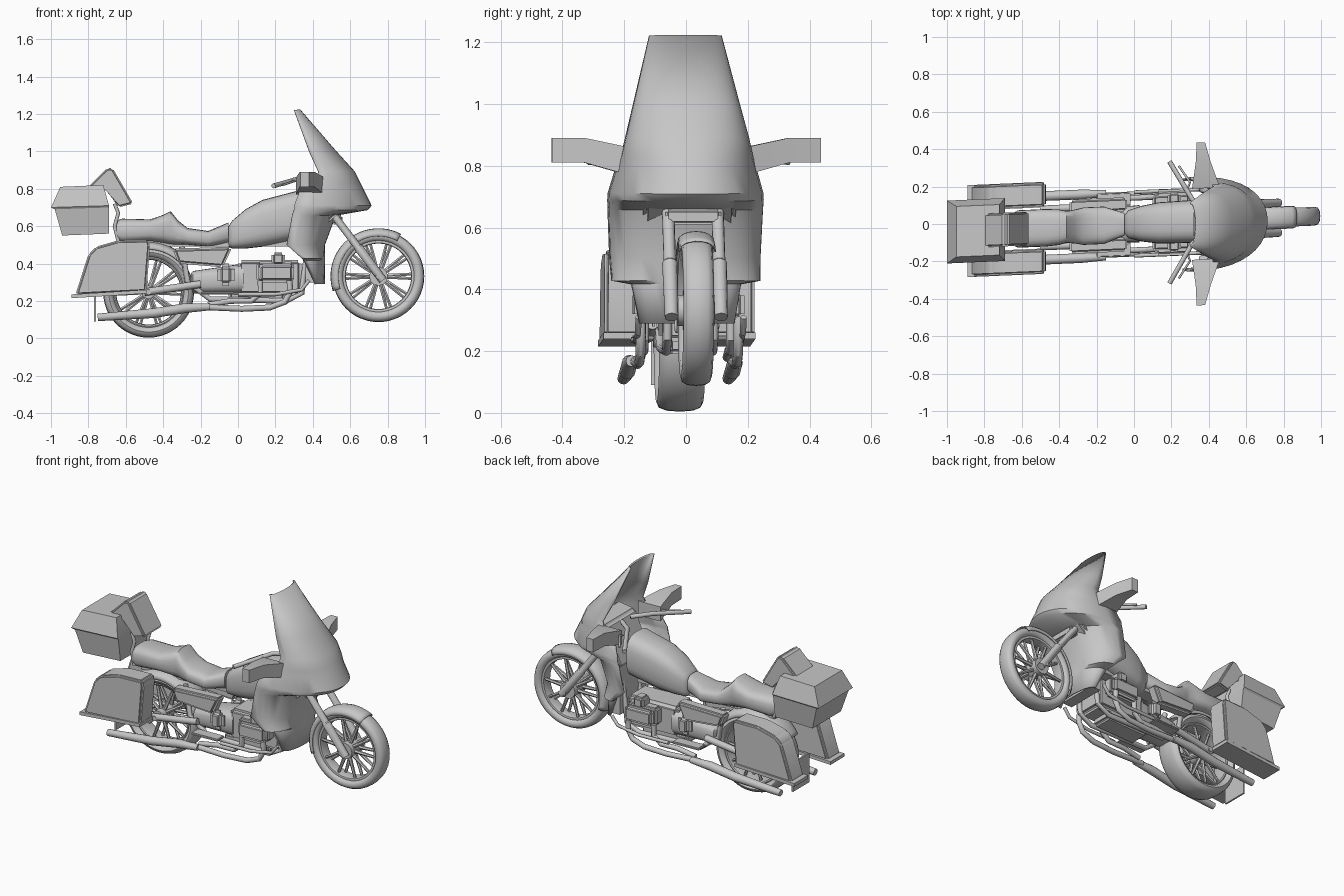
import bpy, bmesh, math
from mathutils import Vector

if "Cube" in bpy.data.objects:
    bpy.data.objects.remove(bpy.data.objects["Cube"])

grey = bpy.data.materials.new("plain_grey")
grey.use_nodes = True
grey.diffuse_color = (0.57, 0.57, 0.57, 1)
grey.node_tree.nodes["Principled BSDF"].inputs["Base Color"].default_value = grey.diffuse_color
YAW = 0.043     # the machine stands slightly turned
SHIFT = 0.015   # the fairing sits a little towards the near side
SIDES = (("near_", -1), ("far_", 1))


def finish(name, bm, shell=0, angle=35):
    """Turn a bmesh into a shaded object, optionally thickened."""
    bmesh.ops.recalc_face_normals(bm, faces=bm.faces)
    for vert in bm.verts:
        vert.co.y += YAW * vert.co.x
    for face in bm.faces:
        face.smooth = True
    for edge in bm.edges:
        if len(edge.link_faces) == 2:
            edge.smooth = edge.calc_face_angle(0) < math.radians(angle)
    mesh = bpy.data.meshes.new(name)
    bm.to_mesh(mesh)
    bm.free()
    mesh.materials.append(grey)
    ob = bpy.data.objects.new(name, mesh)
    bpy.context.collection.objects.link(ob)
    if shell:
        modifier = ob.modifiers.new("thickness", "SOLIDIFY")
        modifier.thickness, modifier.offset = shell, 0


def loft(bm, rings, loop=False, ring_open=False):
    """Skin a series of rings of equal point count, capping closed ones."""
    verts = [[bm.verts.new(point) for point in ring] for ring in rings]
    count = len(verts[0])
    for a, b in zip(verts, verts[1:] + ([verts[0]] if loop else [])):
        for i in range(count - 1 if ring_open else count):
            j = (i + 1) % count
            bm.faces.new((a[i], a[j], b[j], b[i]))
    if not loop and not ring_open:
        bm.faces.new(verts[0])
        bm.faces.new(verts[-1])


def power(value, exponent):
    return math.copysign(abs(value) ** exponent, value)


def oval(count, exponent=1.0):
    """Unit circle points, squared off by an exponent below one."""
    angles = [i * math.tau / count for i in range(count)]
    return [(power(math.cos(a), exponent), power(math.sin(a), exponent)) for a in angles]


def half_oval(count, across, along):
    """Front half of an oval, from one side to the other."""
    angles = [math.pi * (i / count - 0.5) for i in range(count + 1)]
    return [(power(math.cos(a), along), power(math.sin(a), across)) for a in angles]


def tube(bm, path, radius, count=12):
    """Round pipe along a path; radius is one number or one per point."""
    path = [Vector(point) for point in path]
    span = path[-1] - path[0]
    across = Vector((1, 0, 0)) if abs(span.y) > span.length / 2 else Vector((0, 1, 0))
    rings = []
    for i, point in enumerate(path):
        tangent = (path[min(i + 1, len(path) - 1)] - path[max(i - 1, 0)]).normalized()
        u = (across - tangent * across.dot(tangent)).normalized()
        w = tangent.cross(u)
        r = radius[i] if isinstance(radius, list) else radius
        rings.append([point + r * (u * c + w * s) for c, s in oval(count)])
    loft(bm, rings)


def pipe(name, path, radius):
    bm = bmesh.new()
    tube(bm, path, radius)
    finish(name, bm)


def axle(name, x, z, half_width, radius):
    pipe(name, [(x, -half_width, z), (x, half_width, z)], radius)


def pipe_pair(name, y, path, radius):
    """The same (x, z) pipe on both sides at distance y."""
    for side, s in SIDES:
        pipe(side + name, [(x, s * y, z) for x, z in path], radius)


def slab(name, profile, y0, y1, bevel=0.0):
    """Side profile (x, z) extruded from y0 to y1."""
    bm = bmesh.new()
    loft(bm, [[(x, y, z) for x, z in profile] for y in (y0, y1)])
    if bevel:
        bmesh.ops.bevel(bm, geom=bm.edges[:], offset=bevel, segments=3, affect="EDGES")
    finish(name, bm)


def slab_pair(name, profile, inner, outer, bevel=0.0):
    for side, s in SIDES:
        slab(side + name, profile, s * inner, s * outer, bevel)


def rect(x0, x1, z0, z1):
    return [(x0, z0), (x1, z0), (x1, z1), (x0, z1)]


def body(name, sections, exponent=0.65):
    """Rounded body along x from (x, top, bottom, half width) sections."""
    bm = bmesh.new()
    loft(bm, [[(x, half * c, (top + bottom) / 2 + (top - bottom) / 2 * s) for c, s in oval(24, exponent)]
              for x, top, bottom, half in sections])
    finish(name, bm, angle=50)


def annulus(name, cx, cz, radius, thick, half_width, exponent):
    """Ring around a wheel axis with an oval section."""
    bm = bmesh.new()
    loft(bm, [[(cx + (radius + thick * p) * c, half_width * q, cz + (radius + thick * p) * s)
               for p, q in oval(12, exponent)] for c, s in oval(48)], loop=True)
    finish(name, bm, angle=50)


def wheel(name, cx, cz, radius, half_width):
    annulus(name + "_tyre", cx, cz, radius - 0.03, 0.03, half_width, 0.8)
    inner = radius - 0.06
    annulus(name + "_rim", cx, cz, inner, 0.01, half_width * 0.7, 0.5)
    axle(name + "_hub", cx, cz, half_width + 0.01, 0.036)
    bm = bmesh.new()
    for i in range(10):
        for s in (-1, 1):
            turn = i * math.tau / 10 + s * 0.07
            spoke = Vector((math.cos(turn), 0, math.sin(turn)))
            start = Vector((cx, s * half_width / 2, cz)) + spoke * 0.03
            end = Vector((cx, s * half_width / 3, cz)) + spoke * inner
            tube(bm, [start, end], [0.012, 0.008], 6)
    finish(name + "_spokes", bm)


def fender(name, cx, cz, radius, half_width, start, end):
    bm = bmesh.new()
    rings = []
    for i in range(25):
        turn = math.radians(start + (end - start) * i / 24)
        reach = [(radius - 0.04 * (1 - p), q) for p, q in half_oval(8, 1, 0.7)]
        rings.append([(cx + r * math.cos(turn), half_width * q, cz + r * math.sin(turn)) for r, q in reach])
    loft(bm, rings, ring_open=True)
    finish(name, bm, 0.005, 50)


# Wheels, fenders and axles
rear, front = (-0.478, 0.247), (0.751, 0.332)
wheel("rear_wheel", *rear, 0.243, 0.075)
wheel("front_wheel", *front, 0.245, 0.05)
fender("front_fender", *front, 0.254, 0.058, 62, 198)
fender("rear_fender", *rear, 0.268, 0.085, 35, 150)
axle("front_brakes", *front, 0.06, 0.05)
axle("front_axle", *front, 0.1, 0.015)
axle("rear_axle", *rear, 0.12, 0.015)
slab("rear_mudflap", rect(-0.77, -0.76, 0.09, 0.27), -0.08, 0.08)

# Fairing and windscreen: U-shaped levels of (height, nose, rear edge, half width)
bm = bmesh.new()
rings = []
for z, nose, back, half in [(1.22, 0.33, 0.3, 0.113), (1, 0.52, 0.38, 0.168), (0.89, 0.62, 0.43, 0.196),
                            (0.83, 0.65, 0.41, 0.21), (0.79, 0.67, 0.33, 0.224), (0.71, 0.71, 0.3, 0.247),
                            (0.69, 0.69, 0.3, 0.248), (0.66, 0.52, 0.29, 0.247), (0.5, 0.46, 0.26, 0.24),
                            (0.43, 0.46, 0.34, 0.237), (0.42, 0.46, 0.35, 0.175), (0.29, 0.46, 0.41, 0.15)]:
    rings.append([(back + (nose - back) * p, half * q - SHIFT, z) for p, q in half_oval(20, 0.95, 0.8)])
loft(bm, rings, ring_open=True)
finish("fairing", bm, 0.01, 40)
slab("dashboard", [(0.34, 0.6), (0.46, 0.6), (0.6, 0.72), (0.56, 0.86), (0.44, 0.84)], -0.16, 0.14, 0.015)
slab("radiator", rect(0.36, 0.43, 0.3, 0.62), -0.13, 0.12)

# Tank and seat
body("fuel_tank", [(-0.05, 0.6, 0.49, 0.05), (-0.03, 0.63, 0.48, 0.075), (0.04, 0.69, 0.48, 0.095),
                   (0.13, 0.74, 0.49, 0.11), (0.32, 0.79, 0.53, 0.115)])
body("seat", [(-0.65, 0.63, 0.52, 0.085), (-0.62, 0.64, 0.51, 0.1), (-0.47, 0.636, 0.52, 0.1),
              (-0.4, 0.66, 0.51, 0.095), (-0.36, 0.68, 0.5, 0.085), (-0.32, 0.63, 0.5, 0.09),
              (-0.27, 0.59, 0.5, 0.1), (-0.16, 0.574, 0.49, 0.1), (-0.05, 0.62, 0.51, 0.06)])

# Top trunk as stacked rectangles, plus backrest
bm = bmesh.new()
loft(bm, [[(x0, -half, z), (x1, -half, z + 0.01), (x1, half, z + 0.01), (x0, half, z)]
          for z, x0, x1, half in ((0.55, -0.94, -0.69, 0.14), (0.69, -0.98, -0.69, 0.16),
                                  (0.7, -1, -0.69, 0.168), (0.81, -0.95, -0.72, 0.135))])
finish("trunk", bm, angle=20)
slab("backrest", [(-0.8, 0.81), (-0.7, 0.91), (-0.67, 0.91), (-0.56, 0.72), (-0.64, 0.7), (-0.7, 0.8)],
     -0.09, 0.09, 0.01)
pipe_pair("rack_stay", 0.075, [(-0.64, 0.52), (-0.66, 0.6), (-0.64, 0.67), (-0.66, 0.72)], 0.01)

# Central machinery
slab("engine_block", rect(0, 0.34, 0.23, 0.42), -0.09, 0.09, 0.02)
body("gearbox", [(-0.25, 0.35, 0.25, 0.06), (-0.24, 0.36, 0.24, 0.085), (0.03, 0.4, 0.24, 0.1)])
slab("frame_spine", rect(-0.62, 0.3, 0.49, 0.53), -0.04, 0.04)
slab("oil_pan", rect(-0.05, 0.25, 0.19, 0.25), -0.07, 0.07, 0.015)
slab_pair("side_cover", [(-0.35, 0.48), (-0.32, 0.4), (-0.08, 0.38), (-0.03, 0.49)], 0.07, 0.145, 0.015)
slab_pair("cylinder", rect(0.1, 0.3, 0.3, 0.41), 0.08, 0.15, 0.015)
slab_pair("head_cover", rect(0.11, 0.3, 0.3, 0.4), 0.13, 0.178, 0.02)
slab_pair("top_cover", rect(0.18, 0.25, 0.39, 0.46), 0.08, 0.16, 0.015)
slab_pair("clutch_cover", rect(-0.11, -0.02, 0.28, 0.4), 0.07, 0.135, 0.028)
slab_pair("footboard", rect(-0.2, -0.02, 0.235, 0.25), 0.1, 0.17, 0.005)

# Saddlebags with bottom rims
slab_pair("saddlebag", [(-0.87, 0.23), (-0.8, 0.45), (-0.76, 0.49), (-0.64, 0.524), (-0.48, 0.527),
                        (-0.47, 0.5), (-0.49, 0.25)], 0.115, 0.243, 0.012)
slab_pair("saddlebag_rim", [(-0.89, 0.215), (-0.89, 0.235), (-0.49, 0.26), (-0.49, 0.24)], 0.11, 0.246)

# Fork, swingarm and lower frame rails
pipe_pair("fork_leg", 0.08, [(0.45, 0.74), (0.64, 0.49), (0.645, 0.485), (0.775, 0.31)],
          [0.02, 0.02, 0.025, 0.022])
slab("fork_brace", rect(0.5, 0.56, 0.61, 0.66), -0.09, 0.09, 0.01)
pipe_pair("swingarm", 0.1, [(-0.2, 0.29), (-0.5, 0.247)], 0.02)
pipe_pair("frame_rail", 0.075, [(0.38, 0.55), (0.34, 0.24), (0.26, 0.2), (-0.15, 0.21), (-0.27, 0.3),
                                (-0.3, 0.49)], 0.015)

# Exhausts, header pipes and crash bars
pipe_pair("muffler", 0.17, [(-0.75, 0.112), (-0.45, 0.135), (-0.28, 0.162), (-0.15, 0.168)],
          [0.02, 0.026, 0.026, 0.018])
pipe_pair("exhaust", 0.158, [(-0.2, 0.168), (0.02, 0.158), (0.17, 0.165), (0.25, 0.195), (0.28, 0.25),
                             (0.275, 0.31)], 0.016)
pipe_pair("header_pipe", 0.14, [(-0.16, 0.18), (-0.04, 0.2), (0.07, 0.2), (0.12, 0.24), (0.12, 0.31)], 0.015)
pipe_pair("crash_bar", 0.17, [(0.38, 0.31), (0.34, 0.26), (0.2, 0.235), (0, 0.235)], 0.01)

for side, s in SIDES:
    # Mirror pod tapering out from the fairing
    bm = bmesh.new()
    loft(bm, [[(x, s * y - SHIFT, z) for x, z in rect(x0, x1, z0, z1)]
              for y, x0, x1, z0, z1 in ((0.19, 0.31, 0.46, 0.77, 0.86), (0.33, 0.33, 0.41, 0.81, 0.89),
                                        (0.435, 0.335, 0.38, 0.81, 0.89))])
    finish(side + "mirror", bm, angle=20)
    # Handlebar and lever
    pipe(side + "handlebar", [(0.4, s * 0.04, 0.84), (0.31, s * 0.12, 0.85), (0.19, s * 0.325, 0.815)], 0.013)
    pipe(side + "lever", [(0.28, s * 0.16, 0.84), (0.3, s * 0.21, 0.84), (0.24, s * 0.3, 0.82)], 0.006)
